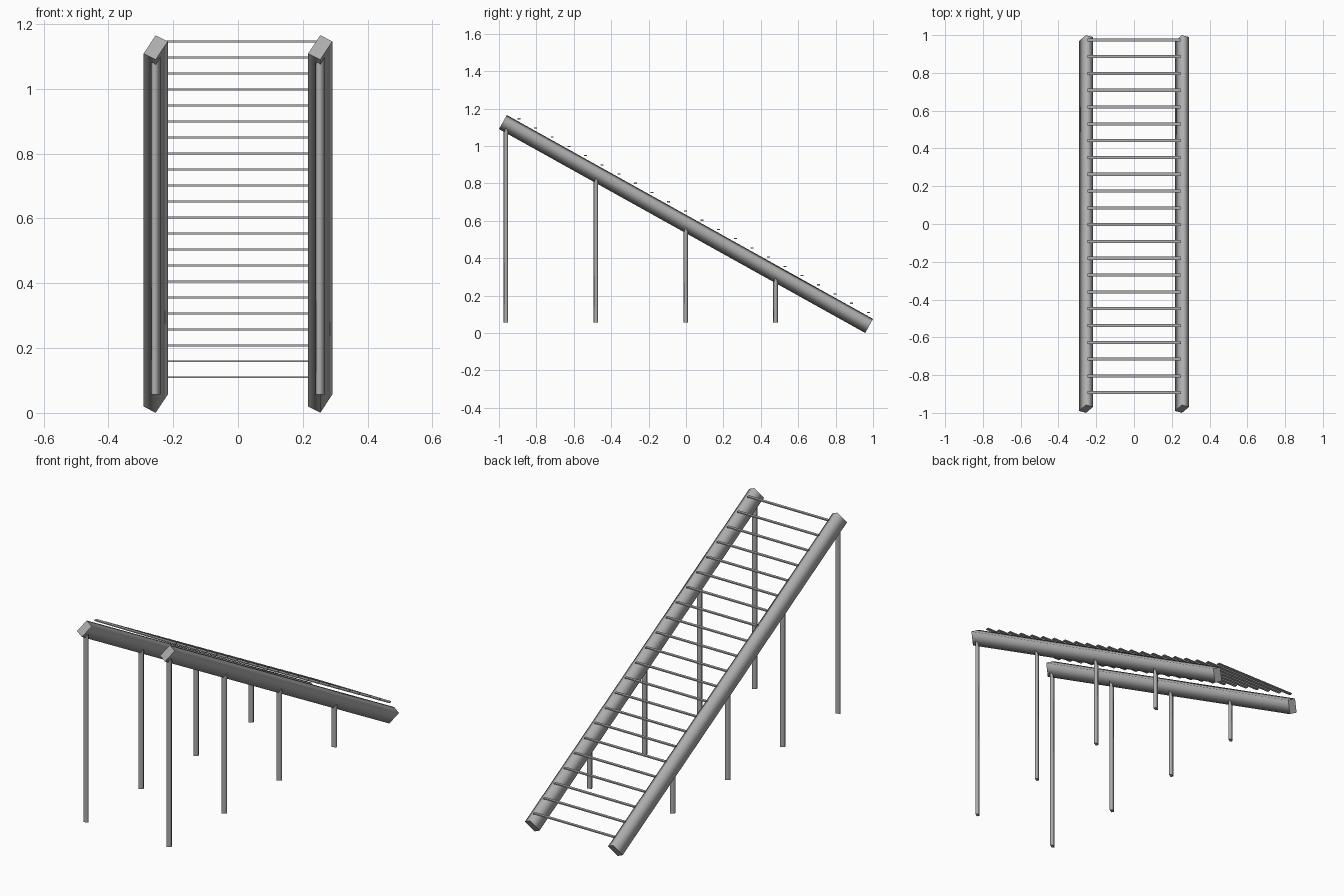
import bpy, bmesh, math
from mathutils import Vector

if "Cube" in bpy.data.objects:
    bpy.data.objects.remove(bpy.data.objects["Cube"])

steel = bpy.data.materials.new("grey steel")
steel.diffuse_color = (0.42, 0.42, 0.42, 1)
steel.use_nodes = True
steel.node_tree.nodes["Principled BSDF"].inputs["Base Color"].default_value = steel.diffuse_color


def bar(name, p0, p1, u, section, smooth=True):
    """Straight bar from p0 to p1; section points lie along u and the third axis."""
    p0, p1, u = Vector(p0), Vector(p1), Vector(u)
    v = (p1 - p0).normalized().cross(u)
    if v.z < -1e-6 or v.y < -1e-6:
        v = -v
    bm = bmesh.new()
    rings = [[bm.verts.new(p + u * a + v * b) for a, b in section] for p in (p0, p1)]
    n = len(section)
    for i in range(n):
        j = (i + 1) % n
        f = bm.faces.new((rings[0][i], rings[0][j], rings[1][j], rings[1][i]))
        f.smooth = smooth
    bm.faces.new(rings[0][::-1])
    bm.faces.new(rings[1])
    bmesh.ops.recalc_face_normals(bm, faces=bm.faces)
    me = bpy.data.meshes.new(name)
    bm.to_mesh(me)
    bm.free()
    me.materials.append(steel)
    ob = bpy.data.objects.new(name, me)
    bpy.context.collection.objects.link(ob)


def ring(r, angles):
    return [(r * math.cos(math.radians(a)), r * math.sin(math.radians(a))) for a in angles]


RAIL_X = 0.254
TOP, LOW = (-0.979, 1.128), (0.979, 0.038)      # rail axis ends (y, z)
slope = (LOW[1] - TOP[1]) / (LOW[0] - TOP[0])

for side, x in (("left", -RAIL_X), ("right", RAIL_X)):
    # sloping rail, four-sided and turned about its axis
    bar(side + "_rail", (x, *TOP), (x, *LOW), (1, 0, 0), ring(0.043, (30, 90, 210, 270)))
    # upright legs, ending inside the rail
    for k, y in enumerate((-0.963, -0.482, -0.002, 0.478)):
        top = TOP[1] + slope * (y - TOP[0]) - 0.015
        bar(f"{side}_leg_{k + 1}", (x, y, 0.056), (x, y, top), (1, 0, 0),
            ring(0.0145, (0, 60, 180, 240)))

# thin flat rungs just above the rails
for k in range(22):
    t = k / 21
    y, z = -0.893 + 1.868 * t, 1.146 - 1.036 * t
    bar(f"rung_{k + 1}", (-0.247, y, z), (0.247, y, z), (0, 1, 0),
        [(-0.008, -0.003), (0.008, -0.003), (0.008, 0.003), (-0.008, 0.003)], False)
